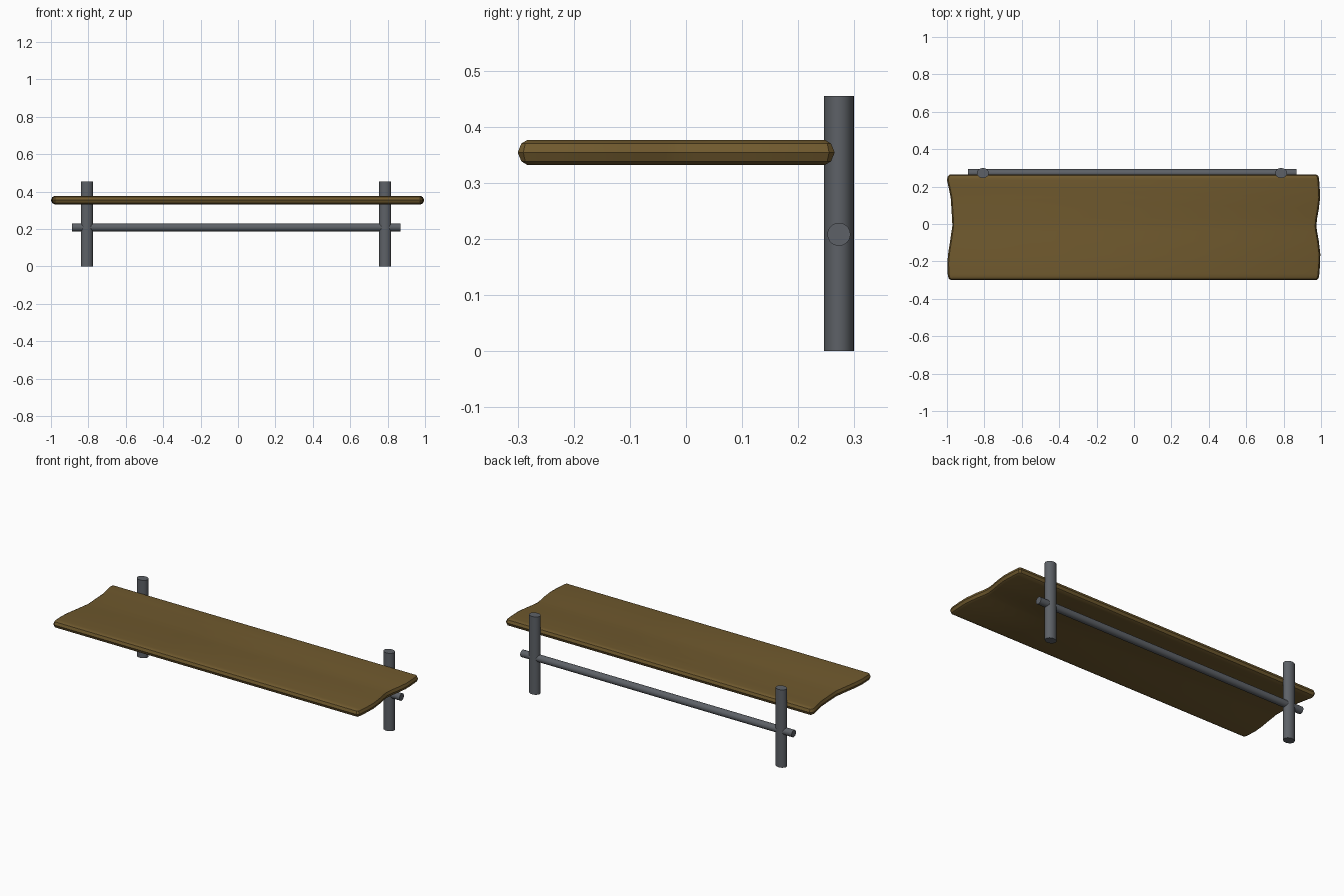
import bpy, bmesh, math
from mathutils import Vector

if "Cube" in bpy.data.objects:
    bpy.data.objects.remove(bpy.data.objects["Cube"])


def material(name, rgb):
    m = bpy.data.materials.new(name)
    m.diffuse_color = (*rgb, 1)
    m.use_nodes = True
    m.node_tree.nodes["Principled BSDF"].inputs["Base Color"].default_value = m.diffuse_color
    return m


wood = material("brown wood", (0.16, 0.10, 0.027))
metal = material("dark grey metal", (0.11, 0.12, 0.135))


def smooth(ob, angle):
    bpy.ops.object.select_all(action='DESELECT')
    ob.select_set(True)
    bpy.context.view_layer.objects.active = ob
    bpy.ops.object.shade_smooth_by_angle(angle=math.radians(angle))


def rod(name, loc, radius, length, rot=(0, 0, 0), scale=(1, 1, 1)):
    bpy.ops.mesh.primitive_cylinder_add(vertices=32, radius=radius, depth=length,
                                        location=loc, rotation=rot)
    ob = bpy.context.object
    ob.name = name
    ob.scale = scale
    ob.data.materials.append(metal)
    smooth(ob, 40)


# Plank: wavy-ended outline, stacked in inset layers for the rounded rim
right = [(0.975, -0.300), (0.987, -0.290), (0.991, -0.268), (0.995, -0.21), (0.996, -0.16),
         (0.988, -0.09), (0.978, -0.035), (0.975, -0.01), (0.979, 0.03), (0.988, 0.08),
         (0.995, 0.14), (0.993, 0.19), (0.990, 0.235), (0.987, 0.255), (0.975, 0.265)]
left = [(-0.985, 0.265), (-0.996, 0.255), (-1.000, 0.235), (-0.990, 0.19), (-0.980, 0.14),
        (-0.976, 0.08), (-0.973, 0.03), (-0.971, -0.01), (-0.975, -0.035), (-0.983, -0.09),
        (-0.994, -0.16), (-0.998, -0.21), (-0.996, -0.268), (-0.992, -0.290), (-0.980, -0.300)]
outline = [Vector(p) for p in right + left]
n = len(outline)


def inset(i, d):
    t = (outline[(i + 1) % n] - outline[i]).normalized() + (outline[i] - outline[i - 1]).normalized()
    t.normalize()
    return outline[i] + Vector((-t.y, t.x)) * d


bm = bmesh.new()
layers = [(0.332, 0.018), (0.338, 0.007), (0.354, 0.0), (0.370, 0.007), (0.376, 0.018)]
rings = [[bm.verts.new((*inset(i, d), z)) for i in range(n)] for z, d in layers]
for a, b in zip(rings, rings[1:]):
    for i in range(n):
        j = (i + 1) % n
        bm.faces.new((a[i], a[j], b[j], b[i]))
# Top and bottom skins, in strips from end to end
for ring, flip in ((rings[0], True), (rings[-1], False)):
    for i in range(n // 2 - 1):
        f = [ring[i], ring[i + 1], ring[n - 2 - i], ring[n - 1 - i]]
        bm.faces.new(f[::-1] if flip else f)
bmesh.ops.recalc_face_normals(bm, faces=bm.faces)
me = bpy.data.meshes.new("plank")
bm.to_mesh(me)
bm.free()
plank = bpy.data.objects.new("plank", me)
bpy.context.collection.objects.link(plank)
me.materials.append(wood)
smooth(plank, 35)

# Posts, slightly oval
for name, x in (("left_post", -0.808), ("right_post", 0.787)):
    rod(name, (x, 0.2725, 0.2275), 0.0265, 0.455, scale=(1.22, 1, 1))

# Cross rail through the posts
rod("cross_rail", (-0.010, 0.2725, 0.208), 0.0205, 1.756, rot=(0, math.pi / 2, 0))
